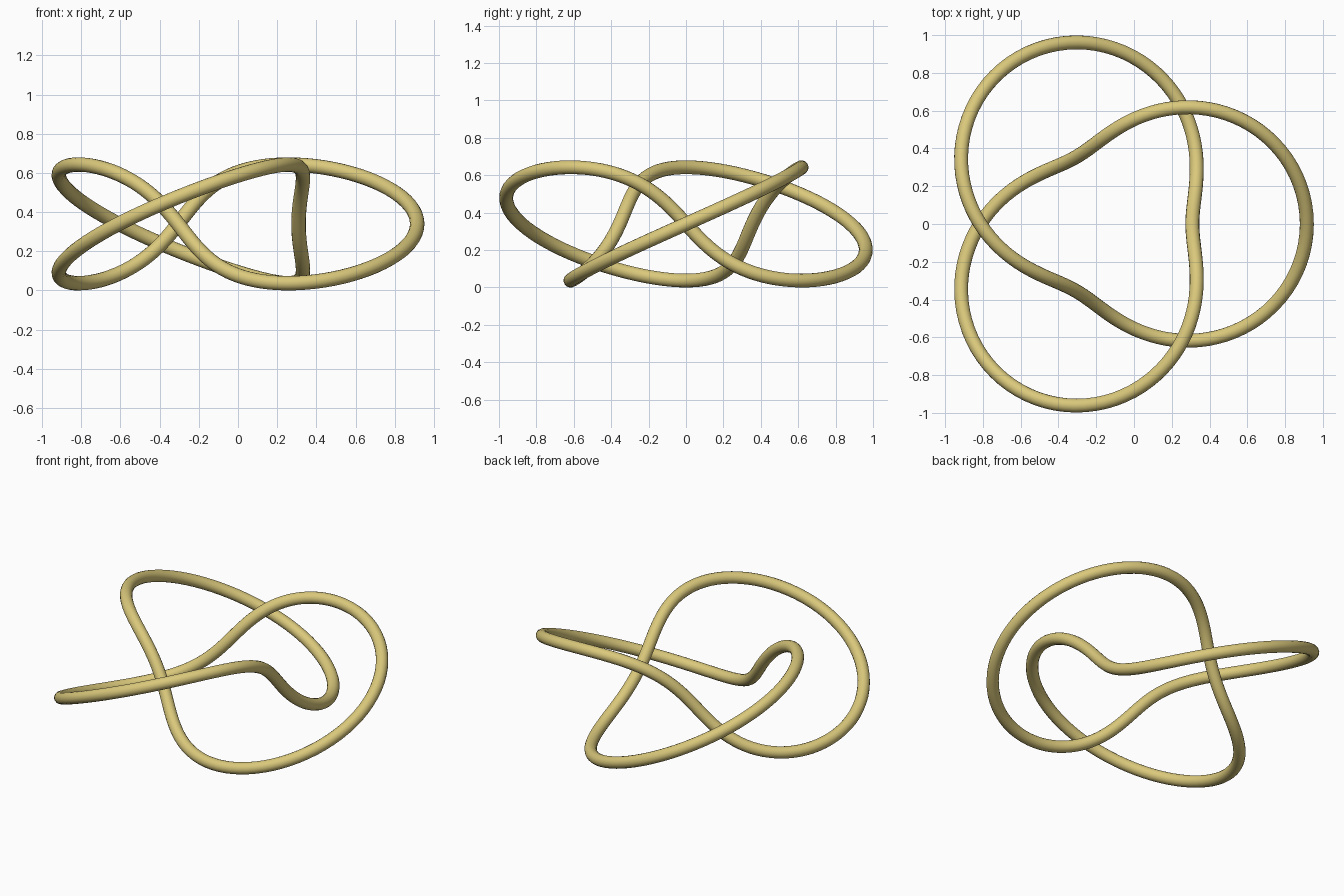
import bpy
from math import sin, cos, tau

cube = bpy.data.objects.get("Cube")
if cube:
    bpy.data.objects.remove(cube, do_unlink=True)

RING, SWING, TUBE = 0.713, 0.303, 0.037
STEPS = 240


def knot_point(t):
    """Centre line that winds twice round the axis and three times through it."""
    r = RING + SWING * cos(3 * t)
    return r * cos(2 * t), r * sin(2 * t), SWING * sin(3 * t)


# Centre line, moved so that its bounds are centred and the tube rests on the ground
points = [knot_point(tau * i / STEPS) for i in range(STEPS)]
lows = [min(axis) for axis in zip(*points)]
highs = [max(axis) for axis in zip(*points)]
shift = [-(lows[0] + highs[0]) / 2, -(lows[1] + highs[1]) / 2, TUBE - lows[2]]

# Round tube swept along the closed line
curve = bpy.data.curves.new("trefoil_tube", "CURVE")
curve.dimensions = "3D"
curve.twist_mode = "MINIMUM"
curve.bevel_depth = TUBE
curve.bevel_resolution = 6
spline = curve.splines.new("POLY")
spline.points.add(STEPS - 1)
for target, p in zip(spline.points, points):
    target.co = (*(a + s for a, s in zip(p, shift)), 1)
spline.use_cyclic_u = True

tube = bpy.data.objects.new("trefoil_tube", curve)
bpy.context.collection.objects.link(tube)

# Pale gold colour
gold = bpy.data.materials.new("pale_gold")
gold.use_nodes = True
colour = (0.70, 0.58, 0.20, 1)
gold.diffuse_color = colour
gold.node_tree.nodes["Principled BSDF"].inputs["Base Color"].default_value = colour
curve.materials.append(gold)

# Smooth mesh
bpy.ops.object.select_all(action="DESELECT")
tube.select_set(True)
bpy.context.view_layer.objects.active = tube
bpy.ops.object.convert(target="MESH")
bpy.ops.object.shade_smooth()
